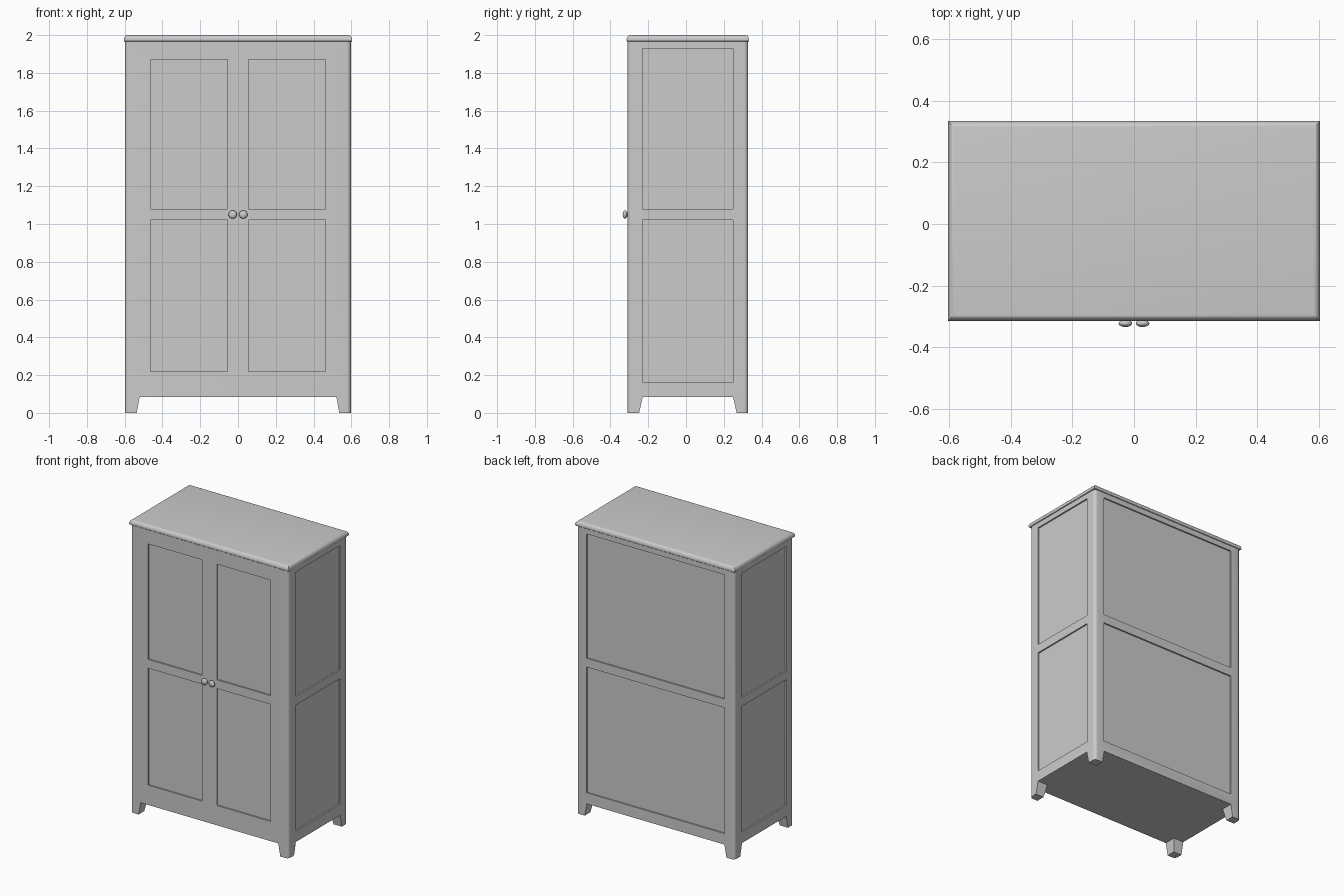
import bpy, bmesh, math
from mathutils import Matrix

if "Cube" in bpy.data.objects:
    bpy.data.objects.remove(bpy.data.objects["Cube"])

CY = 0.01              # depth centre of the carcass
HX, HY = 0.598, 0.319  # carcass half width and half depth
LEG = 0.085            # leg height
TOP = 1.965            # underside of the top board
RAD = 0.022            # rounding of the upright corners
DEPTH = 0.01           # panel recess


def finish(name, bm, smooth=True):
    bmesh.ops.recalc_face_normals(bm, faces=bm.faces)
    mesh = bpy.data.meshes.new(name)
    bm.to_mesh(mesh)
    bm.free()
    ob = bpy.data.objects.new(name, mesh)
    bpy.context.collection.objects.link(ob)
    ob.location.y = CY
    bpy.ops.object.select_all(action='DESELECT')
    ob.select_set(True)
    bpy.context.view_layer.objects.active = ob
    if smooth:
        bpy.ops.object.shade_smooth_by_angle(angle=math.radians(30))
    return ob


def add_box(bm, lo, hi):
    size = [b - a for a, b in zip(lo, hi)]
    mid = [(a + b) / 2 for a, b in zip(lo, hi)]
    m = Matrix.Translation(mid) @ Matrix.Diagonal((*size, 1))
    return bmesh.ops.create_cube(bm, size=1, matrix=m)['verts']


def round_uprights(bm, test):
    edges = [e for e in bm.edges
             if all(test(v.co) for v in e.verts)
             and abs(e.verts[0].co.z - e.verts[1].co.z) > 0.01]
    bmesh.ops.bevel(bm, geom=edges, offset=RAD, segments=5, profile=0.5,
                    affect='EDGES')


# Recess cutters: four door panels, two panels on each side and the back
bm = bmesh.new()
for z0, z1 in ((0.22, 1.02), (1.08, 1.87)):
    for x0, x1 in ((-0.463, -0.056), (0.056, 0.463)):
        add_box(bm, (x0, -HY - 0.05, z0), (x1, -HY + DEPTH, z1))
for z0, z1 in ((0.16, 1.02), (1.08, 1.93)):
    add_box(bm, (-0.522, HY - DEPTH, z0), (0.522, HY + 0.05, z1))
    add_box(bm, (-HX - 0.05, -0.24, z0), (-HX + DEPTH, 0.24, z1))
    add_box(bm, (HX - DEPTH, -0.24, z0), (HX + 0.05, 0.24, z1))
cutter = finish("panel_cutter", bm, smooth=False)
cutter.hide_render = True
cutter.hide_set(True)

# Carcass with rounded upright corners and recessed panels
bm = bmesh.new()
add_box(bm, (-HX, -HY, LEG), (HX, HY, TOP))
round_uprights(bm, lambda co: True)
carcass = finish("carcass", bm)
cut = carcass.modifiers.new("panels", 'BOOLEAN')
cut.operation = 'DIFFERENCE'
cut.solver = 'EXACT'
cut.object = cutter

# Tapered legs, flush with the carcass corners
bm = bmesh.new()
for v in add_box(bm, (0.521, 0.239, 0), (HX, HY, LEG)):
    if v.co.z < 0.01:
        if v.co.x < 0.55:
            v.co.x = 0.536
        if v.co.y < 0.28:
            v.co.y = 0.258
round_uprights(bm, lambda co: co.x > 0.59 and co.y > 0.31)
legs = finish("legs", bm)
mirror = legs.modifiers.new("four_corners", 'MIRROR')
mirror.use_axis = (True, True, False)

# Top board: rounded edge profile (inset, height) with mitred corners
profile = [(0.006, TOP), (0.002, TOP + 0.003), (0, TOP + 0.009)]
for i in range(1, 7):
    a = math.radians(15 * i)
    profile.append((0.021 * (1 - math.cos(a)), TOP + 0.009 + 0.026 * math.sin(a)))
bm = bmesh.new()
rings = []
for inset, z in profile:
    x, y = 0.605 - inset, 0.325 - inset
    rings.append([bm.verts.new((sx * x, sy * y, z))
                  for sx, sy in ((-1, -1), (1, -1), (1, 1), (-1, 1))])
for lower, upper in zip(rings, rings[1:]):
    for i in range(4):
        j = (i + 1) % 4
        bm.faces.new((lower[i], lower[j], upper[j], upper[i]))
bm.faces.new(rings[0])
bm.faces.new(rings[-1])
finish("top_board", bm)

# Flattened round knobs on short stems
for side, x in (("left", -0.028), ("right", 0.028)):
    bm = bmesh.new()
    turn = Matrix.Rotation(math.pi / 2, 4, 'X')
    bmesh.ops.create_uvsphere(
        bm, u_segments=24, v_segments=12, radius=1,
        matrix=Matrix.Translation((x, -HY - 0.014, 1.05)) @ turn
        @ Matrix.Diagonal((0.022, 0.022, 0.012, 1)))
    bmesh.ops.create_cone(
        bm, cap_ends=True, segments=16, radius1=0.01, radius2=0.01, depth=0.02,
        matrix=Matrix.Translation((x, -HY - 0.004, 1.05)) @ turn)
    finish(side + "_knob", bm)
